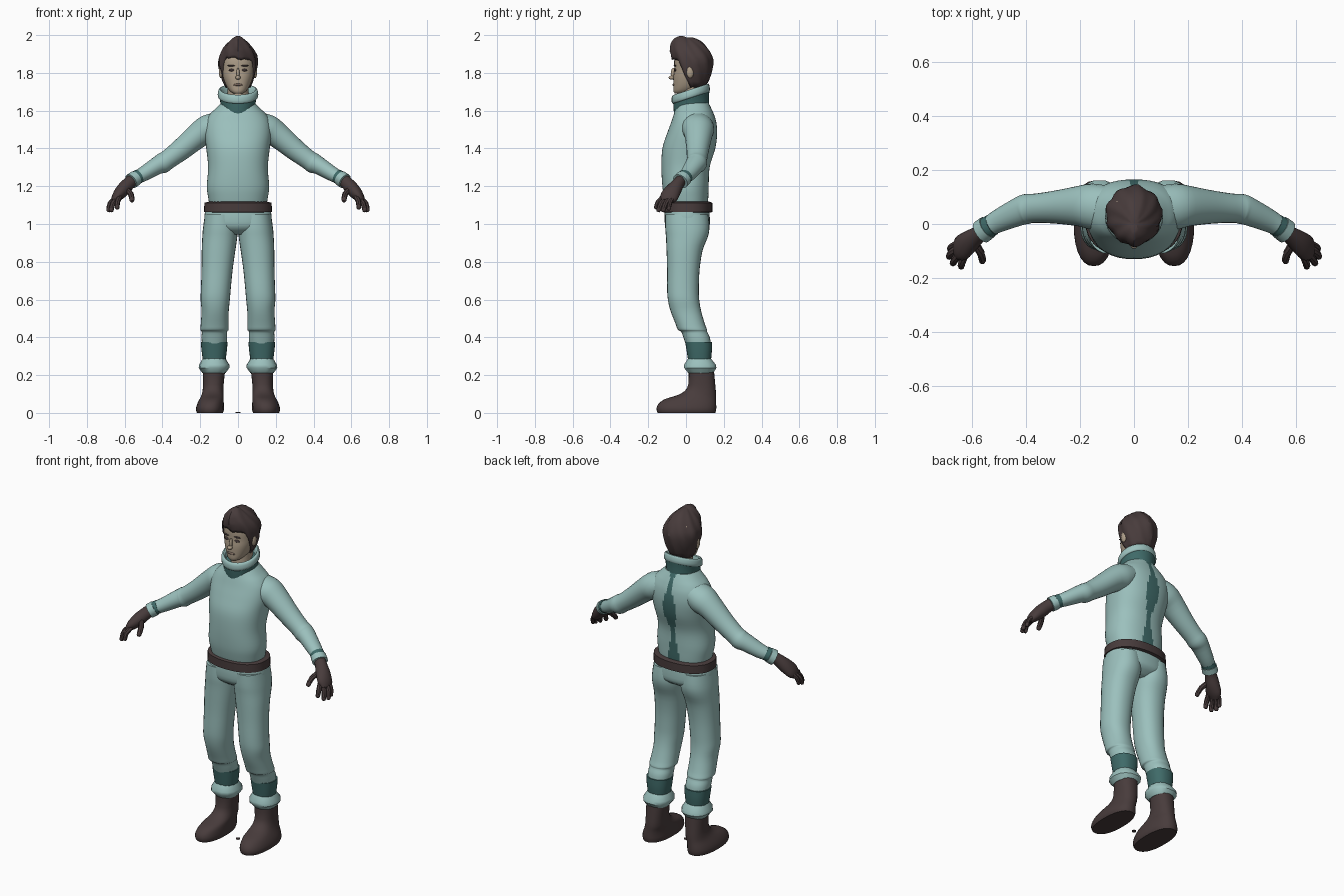
import bpy, bmesh, math, random
from mathutils import Vector

random.seed(4)
cube = bpy.data.objects.get("Cube")
if cube:
    bpy.data.objects.remove(cube)


def material(name, r, g, b):
    m = bpy.data.materials.new(name)
    m.use_nodes = True
    m.diffuse_color = (r, g, b, 1)
    node = next(n for n in m.node_tree.nodes if n.type == 'BSDF_PRINCIPLED')
    node.inputs["Base Color"].default_value = (r, g, b, 1)
    node.inputs["Roughness"].default_value = 0.8
    return m


SUIT = material("pale teal cloth", 0.33, 0.53, 0.51)
TRIM = material("dark teal trim", 0.05, 0.145, 0.14)
LEATHER = material("dark brown", 0.065, 0.045, 0.045)
SKIN = material("skin", 0.42, 0.34, 0.25)
LIP = material("lips", 0.27, 0.19, 0.15)


def resample(rows, steps):
    """Smooth curve through the given rows of numbers."""
    out = []
    for i in range(len(rows) - 1):
        a, b, c, d = (rows[max(0, min(len(rows) - 1, i + k))] for k in (-1, 0, 1, 2))
        for s in range(steps):
            t = s / steps
            out.append([0.5 * (2 * q + (r - p) * t + (2 * p - 5 * q + 4 * r - s3) * t ** 2
                               + (3 * q - p - 3 * r + s3) * t ** 3)
                        for p, q, r, s3 in zip(a, b, c, d)])
    return out + [list(rows[-1])]


def finish(name, bm, mats, mirror=False, angle=40):
    bmesh.ops.recalc_face_normals(bm, faces=bm.faces)
    mesh = bpy.data.meshes.new(name)
    bm.to_mesh(mesh)
    bm.free()
    for m in mats:
        mesh.materials.append(m)
    ob = bpy.data.objects.new(name, mesh)
    bpy.context.scene.collection.objects.link(ob)
    bpy.ops.object.select_all(action='DESELECT')
    ob.select_set(True)
    bpy.context.view_layer.objects.active = ob
    bpy.ops.object.shade_smooth_by_angle(angle=math.radians(angle))
    if mirror:
        ob.modifiers.new("mirror", 'MIRROR').use_mirror_merge = False
    return ob


def skin_rings(rings, caps=True):
    bm = bmesh.new()
    vs = [[bm.verts.new(p) for p in ring] for ring in rings]
    n = len(vs[0])
    for a, b in zip(vs, vs[1:]):
        for i in range(n):
            bm.faces.new((a[i], a[(i + 1) % n], b[(i + 1) % n], b[i]))
    if caps:
        bm.faces.new(vs[0])
        bm.faces.new(vs[-1])
    return bm


def loft(name, rows, mat, n=28, steps=3, power=2.3, slope=0, mirror=False, rule=None):
    """Stack of rounded sections; each row is z, x0, x1, y0, y1."""
    rings = []
    for z, x0, x1, y0, y1 in resample(rows, steps):
        ring = []
        for i in range(n):
            c, s = math.cos(math.tau * i / n), math.sin(math.tau * i / n)
            x = (x0 + x1) / 2 + (x1 - x0) / 2 * math.copysign(abs(c) ** (2 / power), c)
            y = (y0 + y1) / 2 + (y1 - y0) / 2 * math.copysign(abs(s) ** (2 / power), s)
            ring.append((x, y, z + slope * (y - 0.025)))
        rings.append(ring)
    bm = skin_rings(rings)
    if rule:
        for f in bm.faces:
            f.material_index = int(rule(f.calc_center_median()))
    return finish(name, bm, [mat, TRIM] if rule else [mat], mirror)


def centred(rows):
    return [(z, -h, h, y0, y1) for z, h, y0, y1 in rows]


def tube(name, rows, mat, n=16, steps=3):
    """Mirrored limb along a path; each row is x, y, z, depth radius, height radius."""
    pts = resample(rows, steps)
    rings = []
    for i, (x, y, z, ra, rb) in enumerate(pts):
        t = Vector(pts[min(i + 1, len(pts) - 1)][:3]) - Vector(pts[max(i - 1, 0)][:3])
        t.normalize()
        u = (Vector((0, 1, 0)) - t * t.y).normalized()
        v = t.cross(u)
        rings.append([Vector((x, y, z)) + u * ra * math.cos(math.tau * k / n)
                      + v * rb * math.sin(math.tau * k / n) for k in range(n)])
    return finish(name, skin_rings(rings), [mat], True)


def blob(name, loc, size, mat, mirror=False):
    bm = bmesh.new()
    bmesh.ops.create_uvsphere(bm, u_segments=14, v_segments=8, radius=1)
    for v in bm.verts:
        v.co = Vector(a * b + c for a, b, c in zip(v.co, size, loc))
    return finish(name, bm, [mat], mirror)


# Sweater with the dark stripe down the spine
def spine(c):
    width = 0.027 + 0.014 * math.cos((c.z - 1.43) * 20)
    return c.y > 0.05 and abs(c.x) < width and c.z < 1.66


loft("sweater", centred([
    (1.10, .15, -.105, .115), (1.14, .158, -.115, .118), (1.20, .165, -.125, .12),
    (1.30, .158, -.13, .125), (1.40, .168, -.125, .155), (1.48, .178, -.1, .165),
    (1.54, .172, -.078, .16), (1.58, .15, -.065, .148), (1.61, .12, -.055, .135),
    (1.64, .09, -.045, .12)]), SUIT, n=96, steps=4, rule=spine)

# Rolled collar
loft("collar_band", centred([(1.60, .09, -.062, .122), (1.64, .093, -.066, .122),
     (1.675, .1, -.068, .124)]), TRIM, slope=.33, power=2)
loft("collar_rim", centred([(1.668, .1, -.068, .122), (1.675, .107, -.075, .127),
     (1.70, .106, -.076, .124), (1.712, .1, -.07, .118), (1.708, .088, -.058, .108),
     (1.67, .08, -.05, .1)]), SUIT, slope=.33, power=2, steps=2)

# Sleeves, cuffs and gloves
tube("sleeve", [(.1, .055, 1.525, .085, .07), (.16, .065, 1.5, .085, .078), (.21, .066, 1.47, .074, .068),
     (.3, .062, 1.395, .06, .058), (.37, .058, 1.342, .054, .052), (.40, .055, 1.322, .056, .054),
     (.43, .044, 1.308, .052, .047), (.5, .012, 1.265, .043, .039), (.535, -.008, 1.248, .037, .035)],
     SUIT, n=22)
tube("cuff_band", [(.525, -.003, 1.253, .041, .038), (.545, -.014, 1.242, .041, .038)], TRIM, steps=1)
tube("cuff_rim", [(.542, -.012, 1.243, .044, .041), (.566, -.03, 1.226, .045, .041)], SUIT, steps=1)
tube("glove_palm", [(.55, -.018, 1.238, .03, .034), (.575, -.038, 1.218, .031, .034),
     (.61, -.065, 1.18, .042, .036), (.64, -.09, 1.145, .048, .028), (.658, -.105, 1.12, .03, .014)], LEATHER)
for name, base, mid, tip, r in [
        ("little_finger", (.645, -.065, 1.14), (.675, -.083, 1.115), (.684, -.094, 1.072), .012),
        ("ring_finger", (.647, -.085, 1.137), (.677, -.108, 1.108), (.686, -.124, 1.064), .014),
        ("middle_finger", (.64, -.102, 1.137), (.663, -.132, 1.108), (.672, -.148, 1.064), .014),
        ("index_finger", (.625, -.112, 1.145), (.638, -.146, 1.118), (.64, -.16, 1.078), .014),
        ("thumb", (.59, -.07, 1.185), (.567, -.108, 1.158), (.56, -.143, 1.118), .015)]:
    end = Vector(mid).lerp(Vector(tip), .85)
    tube(name, [(*base, r, r), (*mid, r, r), (*end, r * .85, r * .85), (*tip, r * .3, r * .3)],
         LEATHER, n=8, steps=2)

# Belt and trousers
loft("belt", centred([(1.06, .165, -.11, .13), (1.064, .18, -.122, .14),
     (1.112, .178, -.122, .14), (1.118, .155, -.11, .125)]), LEATHER, steps=1, n=36)
loft("trouser_hips", centred([(1.08, .172, -.112, .122), (1.03, .178, -.114, .126),
     (.98, .165, -.105, .12), (.945, .08, -.06, .07)]), SUIT, n=36)
loft("trouser_leg", [
    (1.05, .01, .175, -.11, .118), (.98, .002, .185, -.11, .124), (.93, .004, .189, -.106, .115),
    (.86, .014, .192, -.103, .088), (.76, .028, .193, -.1, .072), (.66, .038, .196, -.1, .068),
    (.6, .043, .198, -.096, .07), (.54, .049, .193, -.082, .08), (.47, .05, .197, -.055, .1),
    (.44, .05, .199, -.043, .112), (.43, .058, .192, -.026, .112), (.4, .057, .193, -.014, .126),
    (.365, .06, .191, -.002, .132)], SUIT, power=2.2, mirror=True)
loft("shin_band", [(.375, .055, .197, -.004, .137), (.33, .059, .193, .003, .137),
     (.285, .065, .187, .01, .133)], TRIM, mirror=True)
loft("trouser_cuff", [(.292, .068, .184, .012, .13), (.255, .046, .206, -.012, .16),
     (.238, .046, .208, -.012, .163), (.21, .066, .188, .012, .145)],
     SUIT, n=14, steps=1, mirror=True)

# Boots
loft("boot", [(.225, .068, .186, .014, .148), (.15, .076, .185, .012, .155), (.115, .077, .188, -.008, .158),
     (.092, .076, .194, -.05, .159), (.072, .076, .204, -.115, .159), (.045, .075, .217, -.148, .16),
     (.018, .074, .223, -.156, .16), (.0, .08, .217, -.15, .155)], LEATHER, mirror=True, steps=2)

# Neck, head and face
loft("neck", centred([(1.6, .06, -.03, .1), (1.7, .055, -.025, .1), (1.76, .055, -.02, .1)]), SKIN)
loft("head", centred([(1.69, .022, -.058, .0), (1.703, .042, -.066, .035), (1.735, .064, -.067, .09),
     (1.78, .08, -.067, .115), (1.82, .087, -.062, .125), (1.87, .09, -.062, .125),
     (1.92, .078, -.045, .11), (1.95, .04, 0, .07)]), SKIN)
blob("ear", (.09, .022, 1.805), (.012, .02, .033), SKIN, True)
blob("nose_tip", (0, -.076, 1.775), (.014, .016, .011), SKIN)
blob("nose_bridge", (0, -.067, 1.795), (.009, .014, .032), SKIN)
blob("mouth", (0, -.066, 1.737), (.026, .006, .006), LIP)
blob("eye", (.034, -.057, 1.815), (.016, .008, .007), LEATHER, True)
blob("eyebrow", (.036, -.058, 1.838), (.022, .007, .004), LEATHER, True)

# Swept-up hair with uneven hairline
N, ROWS = 40, 12
rings = []
jag = [random.uniform(-.008, .008) for _ in range(N)]
for j in range(ROWS + 1):
    s = max(.02, j / ROWS) ** 1.5
    ring = []
    for i in range(N):
        a = math.tau * i / N
        front, side = math.cos(a), abs(math.sin(a))
        back = min(1, max(0, (1.35 - math.acos(max(-1, min(1, front)))) / .6))
        low = 1.725 + .15 * back + jag[i]
        z = 1.988 - (1.988 - low) * s
        u = (z - 1.87) / .12
        if u > 0:
            p = 2.5 - side
            f = max(0, 1 - u ** p) ** (1 / p)
        else:
            f = 1 - .25 * u * u
        r = (.108 - .004 * side) * f * (1 + .035 * math.sin(a * 9 + z * 30) + random.uniform(-.015, .015))
        ring.append((r * math.sin(a), .035 - r * front - .035 * max(0, u),
                     z + .008 * max(0, front) * max(0, u)))
    rings.append(ring)
bm = skin_rings(rings, caps=False)
bm.verts.ensure_lookup_table()
bm.faces.new(bm.verts[:N])
hair = finish("hair", bm, [LEATHER], angle=30)
shell = hair.modifiers.new("thickness", 'SOLIDIFY')
shell.thickness = .014

# Small floor disc between the boots
bm = bmesh.new()
bmesh.ops.create_cone(bm, cap_ends=True, segments=12, radius1=.012, radius2=.012, depth=.004)
bmesh.ops.translate(bm, verts=bm.verts, vec=(0, 0, .002))
finish("floor_disc", bm, [LEATHER])
